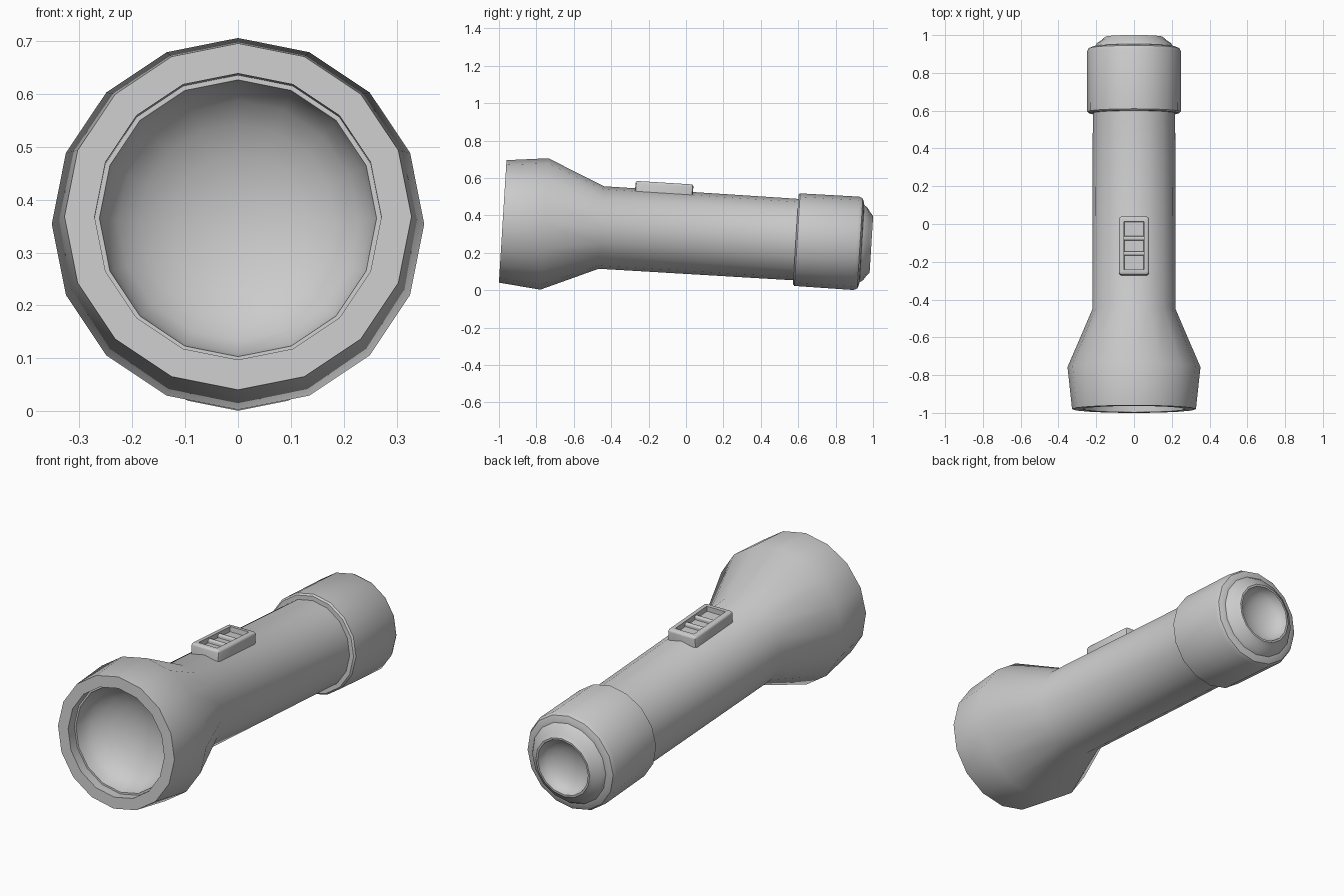
import bpy, bmesh, math
from mathutils import Matrix

if "Cube" in bpy.data.objects:
    bpy.data.objects.remove(bpy.data.objects["Cube"])

SIDES = 16
# Local frame: y runs along the torch from the lens, z points to the switch side
POSE = Matrix.Translation((0, -0.98, 0.368)) @ Matrix.Rotation(math.radians(-3.55), 4, "X")

grey = bpy.data.materials.new("light grey plastic")
grey.use_nodes = True
colour = (0.6, 0.6, 0.6, 1)
grey.diffuse_color = colour
grey.node_tree.nodes["Principled BSDF"].inputs["Base Color"].default_value = colour


def finish(name, bm, angle=40):
    bmesh.ops.recalc_face_normals(bm, faces=bm.faces)
    mesh = bpy.data.meshes.new(name)
    bm.to_mesh(mesh)
    bm.free()
    mesh.materials.append(grey)
    obj = bpy.data.objects.new(name, mesh)
    bpy.context.collection.objects.link(obj)
    obj.matrix_world = POSE
    bpy.ops.object.select_all(action="DESELECT")
    obj.select_set(True)
    bpy.context.view_layer.objects.active = obj
    bpy.ops.object.shade_smooth_by_angle(angle=math.radians(angle))
    return obj


def lathe(name, profile):
    """Turn (distance, radius) points around the torch axis."""
    bm = bmesh.new()
    verts = [bm.verts.new((0, y, r)) for y, r in profile]
    edges = [bm.edges.new(pair) for pair in zip(verts, verts[1:])]
    bmesh.ops.spin(bm, geom=verts + edges, cent=(0, 0, 0), axis=(0, 1, 0),
                   angle=math.tau, steps=SIDES, use_merge=True)
    bmesh.ops.remove_doubles(bm, verts=bm.verts, dist=0.0005)
    return finish(name, bm)


def bowl(rim_y, radius, depth, steps=6):
    """Profile of a hollow dish from its rim to its centre."""
    angles = [math.pi / 2 * i / steps for i in range(steps + 1)]
    return [(rim_y + depth * math.sin(a), radius * math.cos(a)) for a in angles]


def box(bm, size, centre):
    matrix = Matrix.Translation(centre) @ Matrix.Diagonal((*size, 1))
    return bmesh.ops.create_cube(bm, size=1, matrix=matrix)["verts"]


# Head, barrel and hollow reflector
lathe("head_and_barrel", [(0.05, 0.262), (0.05, 0.271), (0, 0.271), (0, 0.328),
                          (0.223, 0.352), (0.528, 0.221), (1.6, 0.218)])
lathe("reflector", bowl(0.05, 0.262, 0.16))

# Tail cap with a stepped, rounded end and a hollow dish
lathe("tail_cap", [(1.57, 0.21), (1.57, 0.24), (1.578, 0.248), (1.895, 0.25),
                   (1.914, 0.241), (1.922, 0.222), (1.924, 0.207), (1.942, 0.195),
                   (1.96, 0.168), (1.975, 0.152)] + bowl(1.975, 0.142, -0.08))

# Switch: rounded housing with an inset well
bm = bmesh.new()
box(bm, (0.16, 0.31, 0.08), (0, 0.851, 0.22))
uprights = [e for e in bm.edges if abs(e.verts[0].co.z - e.verts[1].co.z) > 0.01]
bmesh.ops.bevel(bm, geom=uprights, offset=0.015, segments=2, profile=0.5, affect="EDGES")
top = max(bm.faces, key=lambda f: f.calc_center_median().z)
bmesh.ops.bevel(bm, geom=list(top.edges), offset=0.012, segments=3, profile=0.5, affect="EDGES")
top = max(bm.faces, key=lambda f: f.calc_center_median().z)
bmesh.ops.inset_region(bm, faces=[top], thickness=0.016)
bmesh.ops.inset_region(bm, faces=[top], thickness=0.006, depth=-0.025)
finish("switch_housing", bm)

# Grip ridges across the well
bm = bmesh.new()
for y in (0.811, 0.891):
    box(bm, (0.11, 0.022, 0.03), (0, y, 0.237))
ridge_tops = [e for e in bm.edges if all(v.co.z > 0.24 for v in e.verts)
              and abs(e.verts[0].co.x - e.verts[1].co.x) > 0.01]
bmesh.ops.bevel(bm, geom=ridge_tops, offset=0.008, segments=3, profile=0.5, affect="EDGES")
finish("switch_ridges", bm)
